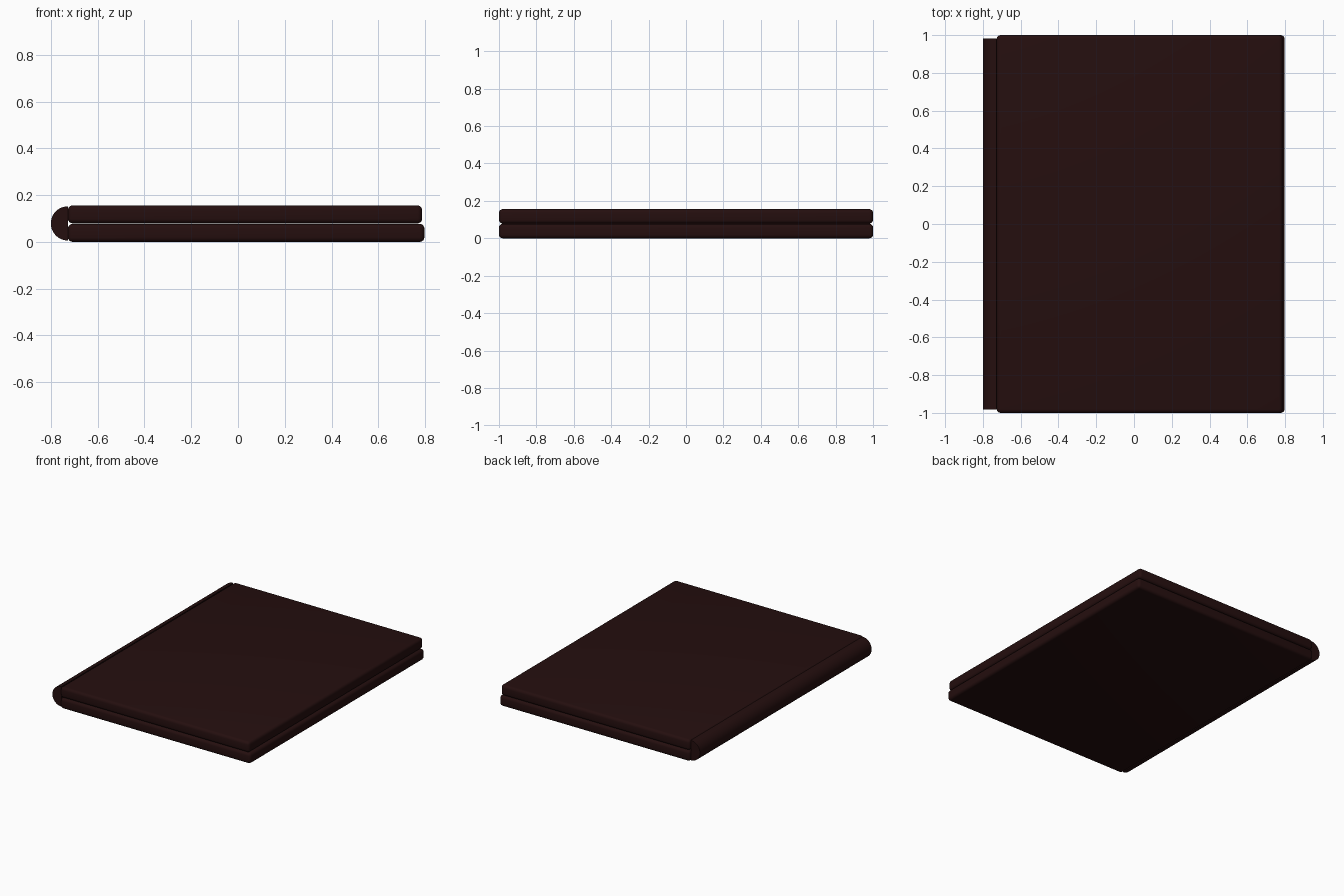
import bpy, bmesh, math

if "Cube" in bpy.data.objects:
    bpy.data.objects.remove(bpy.data.objects["Cube"])

leather = bpy.data.materials.new("dark_brown")
leather.diffuse_color = (0.018, 0.0045, 0.0045, 1)
leather.use_nodes = True
leather.node_tree.nodes["Principled BSDF"].inputs["Base Color"].default_value = leather.diffuse_color


def finish(name, bm):
    bmesh.ops.recalc_face_normals(bm, faces=bm.faces)
    mesh = bpy.data.meshes.new(name)
    bm.to_mesh(mesh)
    bm.free()
    mesh.materials.append(leather)
    obj = bpy.data.objects.new(name, mesh)
    bpy.context.collection.objects.link(obj)
    bpy.ops.object.select_all(action='DESELECT')
    obj.select_set(True)
    bpy.context.view_layer.objects.active = obj
    bpy.ops.object.shade_smooth_by_angle(angle=math.radians(40))
    return obj


def slab(name, x0, x1, z0, z1):
    bm = bmesh.new()
    bmesh.ops.create_cube(bm, size=1)
    for v in bm.verts:
        v.co.x = x0 if v.co.x < 0 else x1
        v.co.y *= 2
        v.co.z = z0 if v.co.z < 0 else z1
    bmesh.ops.bevel(bm, geom=bm.edges[:], offset=0.02, segments=4,
                    profile=0.5, affect='EDGES')
    return finish(name, bm)


# two rounded slabs, the upper one slightly narrower
slab("lower_slab", -0.727, 0.797, 0.0, 0.077)
slab("upper_slab", -0.727, 0.787, 0.079, 0.156)

# half-round spine along the left side
bm = bmesh.new()
n = 24
ring = []
for i in range(n + 1):
    a = math.pi / 2 + math.pi * i / n
    ring.append(bm.verts.new((-0.727 + 0.073 * math.cos(a), -0.983,
                              0.079 + 0.073 * math.sin(a))))
face = bm.faces.new(ring)
ext = bmesh.ops.extrude_face_region(bm, geom=[face], use_keep_orig=True)
for v in ext["geom"]:
    if isinstance(v, bmesh.types.BMVert):
        v.co.y = 0.983
finish("spine", bm)
